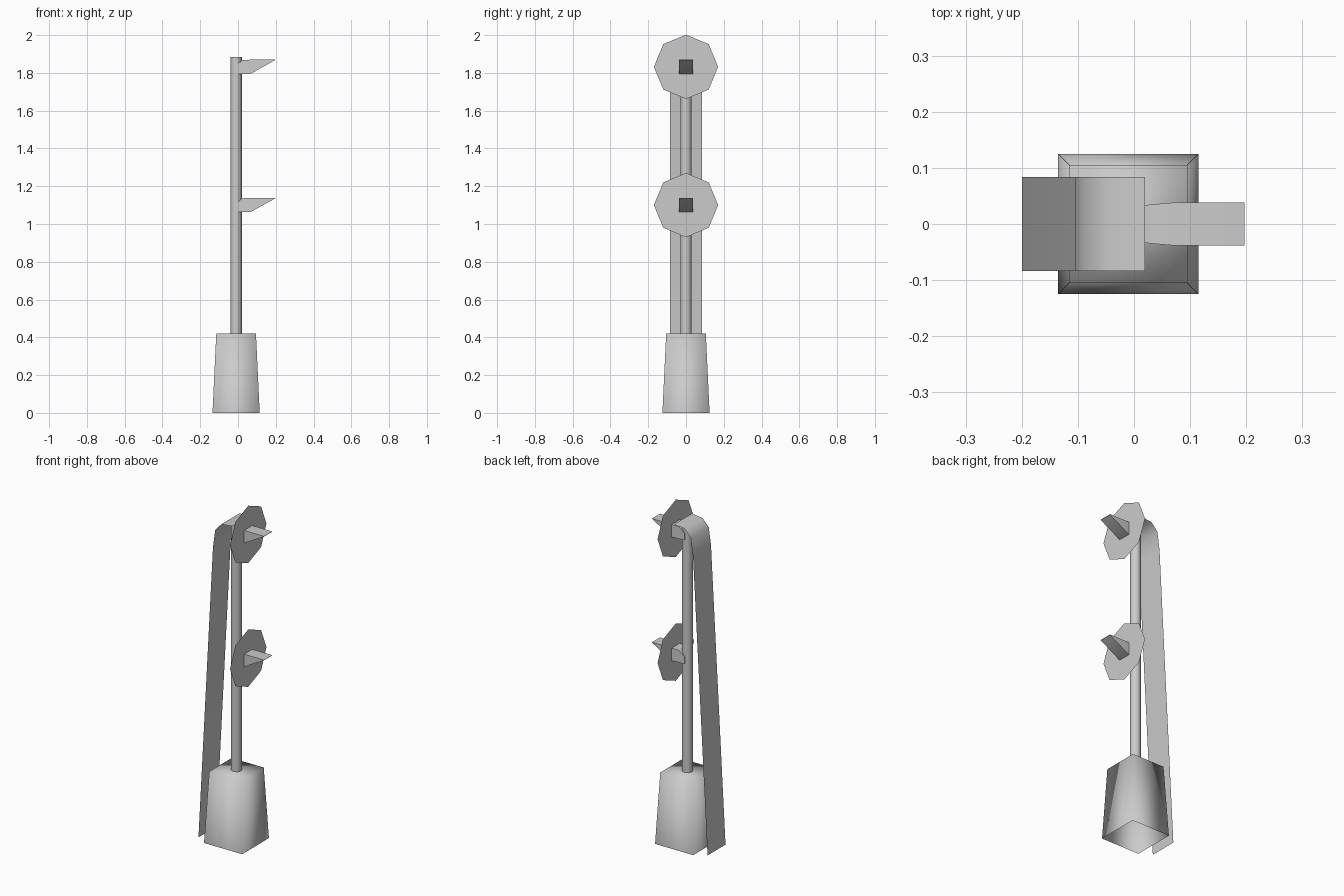
import bpy, math

if "Cube" in bpy.data.objects:
    bpy.data.objects.remove(bpy.data.objects["Cube"])

def make(name, verts, faces, angle=None):
    me = bpy.data.meshes.new(name)
    me.from_pydata(verts, [], faces)
    me.update()
    ob = bpy.data.objects.new(name, me)
    bpy.context.collection.objects.link(ob)
    me.polygons.foreach_set("use_smooth", [True] * len(me.polygons))
    if angle:
        bpy.ops.object.select_all(action='DESELECT')
        ob.select_set(True)
        bpy.context.view_layer.objects.active = ob
        bpy.ops.object.shade_smooth_by_angle(angle=math.radians(angle))
    return ob

def loft(name, rings, caps=(True, True), angle=None):
    """Skin a list of equal-length point rings."""
    n = len(rings[0])
    verts = [p for r in rings for p in r]
    faces = [(k*n + i, k*n + (i+1) % n, (k+1)*n + (i+1) % n, (k+1)*n + i)
             for k in range(len(rings) - 1) for i in range(n)]
    if caps[0]:
        faces.append(tuple(reversed(range(n))))
    if caps[1]:
        faces.append(tuple(range(len(verts) - n, len(verts))))
    return make(name, verts, faces, angle)

CX = -0.01   # pole and base axis

# Tapered base, open underneath
def square(h, z):
    return [(CX + sx*h, sy*h, z) for sx, sy in ((-1, -1), (1, -1), (1, 1), (-1, 1))]
loft("base", [square(0.125, 0), square(0.105, 0.42)], caps=(False, True))

# Pole
def circle(r, z, n=8):
    return [(CX + r*math.cos(2*math.pi*i/n), r*math.sin(2*math.pi*i/n), z) for i in range(n)]
loft("pole", [circle(0.03, 0.42), circle(0.03, 1.885)], caps=(False, True), angle=50)

# Thin strap draped over the top and down the back
path = [(0.02, 1.9), (-0.05, 1.893), (-0.09, 1.85), (-0.105, 1.745), (-0.2, 0.0)]
verts = [(x, y, z) for x, z in path for y in (-0.084, 0.084)]
make("strap", verts, [(2*i, 2*i+2, 2*i+3, 2*i+1) for i in range(len(path) - 1)], 50)

# Two hooks, each with an octagonal backing disc
def section(x, h, lo, hi):
    return [(x, -h, lo), (x, h, lo), (x, h, hi), (x, -h, hi)]

for label, z in (("lower", 1.10), ("upper", 1.832)):
    disc = [(0.067, 0.17*math.sin(i*math.pi/4), z + 0.17*math.cos(i*math.pi/4)) for i in range(8)]
    make(label + "_disc", disc, [tuple(reversed(range(8)))])
    loft(label + "_hook", [section(-0.013, 0.032, z - 0.037, z + 0.004),
                           section(0.022, 0.034, z - 0.037, z + 0.036),
                           section(0.067, 0.038, z - 0.037, z + 0.038),
                           section(0.197, 0.038, z + 0.036, z + 0.038)], angle=40)
